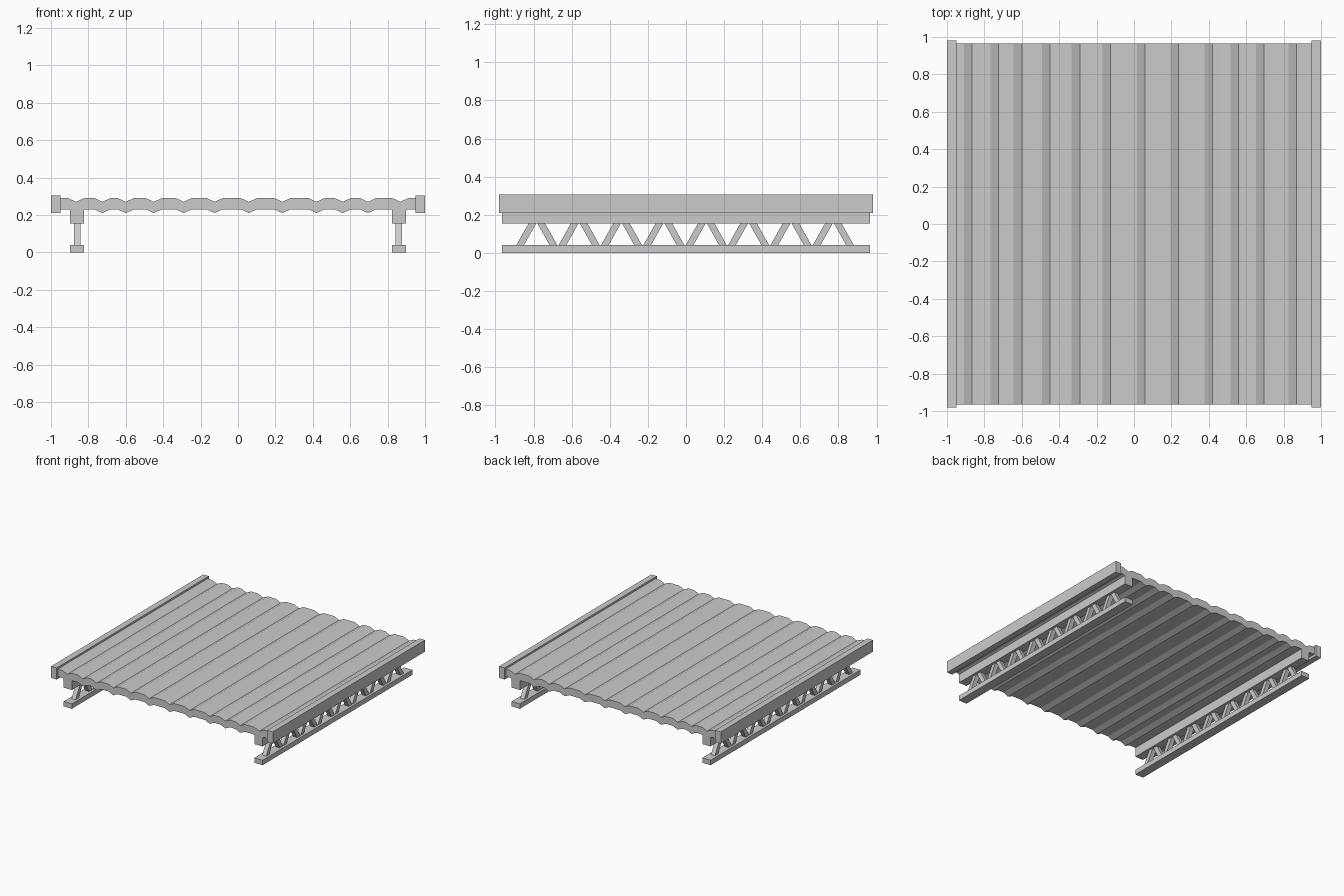
import bpy, bmesh
from math import sin, cos

if "Cube" in bpy.data.objects:
    bpy.data.objects.remove(bpy.data.objects["Cube"])


def make_prism(name, profile, axis, a, b):
    """Extrude a closed 2D profile along x (profile y,z) or y (profile x,z)."""
    bm = bmesh.new()
    pts = [(a, u, v) if axis == 'x' else (u, a, v) for u, v in profile]
    face = bm.faces.new([bm.verts.new(p) for p in pts])
    out = bmesh.ops.extrude_face_region(bm, geom=[face])
    moved = [g for g in out['geom'] if isinstance(g, bmesh.types.BMVert)]
    step = (b - a, 0, 0) if axis == 'x' else (0, b - a, 0)
    bmesh.ops.translate(bm, verts=moved, vec=step)
    bmesh.ops.recalc_face_normals(bm, faces=bm.faces)
    mesh = bpy.data.meshes.new(name)
    bm.to_mesh(mesh)
    bm.free()
    obj = bpy.data.objects.new(name, mesh)
    bpy.context.collection.objects.link(obj)
    return obj


def box(name, x0, x1, y0, y1, z0, z1):
    return make_prism(name, [(x0, z0), (x1, z0), (x1, z1), (x0, z1)], 'y', y0, y1)


# Folded deck sheet with irregularly spaced grooves
grooves = [-0.865, -0.725, -0.6, -0.45, -0.29, -0.125,
           0.058, 0.237, 0.42, 0.56, 0.695, 0.868]
top = [(-0.95, 0.29)]
for x in grooves:
    top += [(x - 0.043, 0.29), (x, 0.27), (x + 0.043, 0.29)]
top.append((0.95, 0.29))
bottom = [(x, z - 0.06) for x, z in reversed(top)]
make_prism("deck", top + bottom, 'y', -0.965, 0.965)

for side, label in ((-1, "left"), (1, "right")):
    # Edge rail
    rail = sorted((side * 0.95, side * 1.0))
    box(label + "_edge_rail", *rail, -0.98, 0.98, 0.21, 0.305)

    # Truss chords
    c = side * 0.86
    box(label + "_upper_chord", c - 0.037, c + 0.037, -0.965, 0.965, 0.153, 0.23)
    box(label + "_lower_chord", c - 0.037, c + 0.037, -0.965, 0.965, 0.0, 0.04)

    # Zigzag web struts in leaning pairs
    for i in range(8):
        mid = -0.783 + i * 0.2223
        for lean in (-1, 1):
            profile = [(mid + lean * d, z) for d, z in
                       ((0.11, 0.036), (0.07, 0.036), (0.002, 0.157), (0.042, 0.157))]
            make_prism(f"{label}_strut_{i}_{'a' if lean < 0 else 'b'}",
                       profile, 'x', c - 0.018, c + 0.018)
